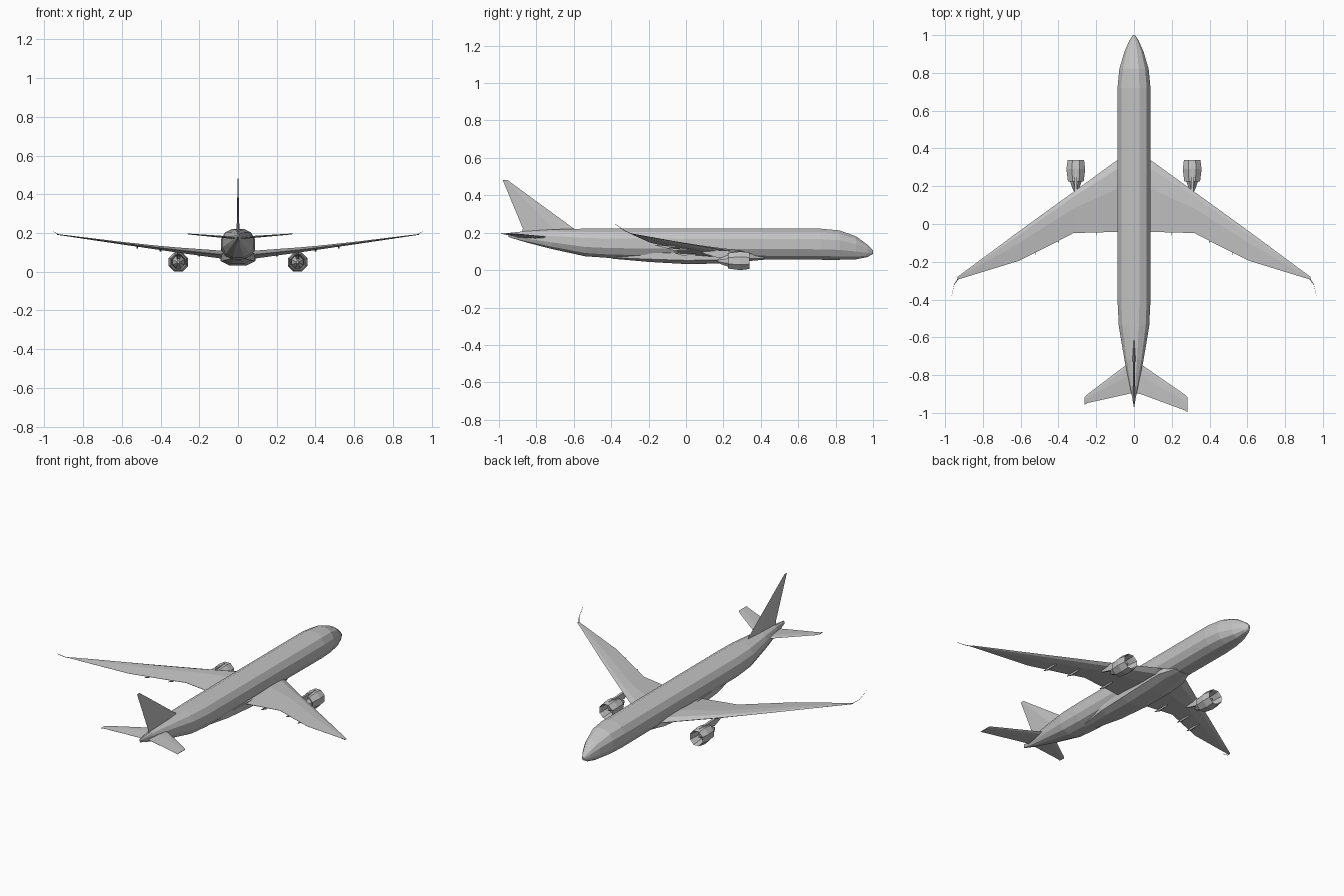
import bpy
import bmesh
import math

cube = bpy.data.objects.get("Cube")
if cube:
    bpy.data.objects.remove(cube, do_unlink=True)

grey = bpy.data.materials.new("airframe grey")
grey.use_nodes = True
COLOUR = (0.55, 0.55, 0.55, 1)
grey.diffuse_color = COLOUR
shader = grey.node_tree.nodes["Principled BSDF"]
shader.inputs["Base Color"].default_value = COLOUR
shader.inputs["Roughness"].default_value = 0.7


def loft(name, rings, closed=True):
    """Skin matching rings of points, with end caps when closed."""
    bm = bmesh.new()
    loops = [[bm.verts.new(p) for p in ring] for ring in rings]
    n = len(rings[0])
    for a, b in zip(loops, loops[1:]):
        for i in range(n):
            j = (i + 1) % n
            bm.faces.new((a[i], a[j], b[j], b[i]))
    if closed:
        bm.faces.new(loops[0])
        bm.faces.new(loops[-1])
    bmesh.ops.remove_doubles(bm, verts=bm.verts, dist=0.0002)
    bmesh.ops.recalc_face_normals(bm, faces=bm.faces)
    mesh = bpy.data.meshes.new(name)
    bm.to_mesh(mesh)
    bm.free()
    mesh.materials.append(grey)
    obj = bpy.data.objects.new(name, mesh)
    bpy.context.collection.objects.link(obj)
    return obj


def oval(cx, y, half_width, bottom, top, sides, power=1.0):
    """Cross-section facing along y; power below 1 makes it boxier."""
    mid, half = (bottom + top) / 2, (top - bottom) / 2
    ring = []
    for i in range(sides):
        a = 2 * math.pi * (i + 0.5) / sides
        c, s = math.cos(a), math.sin(a)
        ring.append((cx + half_width * math.copysign(abs(c) ** power, c), y,
                     mid + half * math.copysign(abs(s) ** power, s)))
    return ring


def blade(name, stations, side=1):
    """Flying surface from (x, front y, back y, z, thickness) stations."""
    rings = []
    for x, front, back, z, t in stations:
        chord = front - back
        outline = ((0, 0), (0.12, 0.4), (0.4, 0.5), (1, 0.03),
                   (1, -0.03), (0.4, -0.5), (0.12, -0.4))
        rings.append([(side * x, front - chord * u, z + t * v) for u, v in outline])
    return loft(name, rings)


# Fuselage: y, half width, bottom, top
body = [(-0.95, 0.004, 0.19, 0.212), (-0.86, 0.022, 0.162, 0.222),
        (-0.72, 0.052, 0.125, 0.232), (-0.54, 0.083, 0.085, 0.237),
        (-0.4, 0.09, 0.075, 0.237), (0.72, 0.09, 0.066, 0.237),
        (0.82, 0.08, 0.066, 0.228), (0.91, 0.053, 0.069, 0.195),
        (0.97, 0.026, 0.082, 0.15), (1.0, 0.006, 0.1, 0.118)]
loft("fuselage", [oval(0, y, w, b, t, 12, 0.85) for y, w, b, t in body])

# Belly fairing between the wings
belly = [(-0.4, 0.035, 0.074, 0.1), (-0.2, 0.075, 0.055, 0.12),
         (0.0, 0.09, 0.043, 0.13), (0.2, 0.095, 0.046, 0.13),
         (0.32, 0.09, 0.058, 0.12), (0.42, 0.05, 0.068, 0.1)]
loft("belly_fairing", [oval(0, y, w, b, t, 8, 0.75) for y, w, b, t in belly])

# Upright fin: height, front y, back y, thickness
fin = []
for z, front, back, t in [(0.21, -0.56, -0.88, 0.016), (0.235, -0.6, -0.872, 0.014),
                          (0.495, -0.955, -0.98, 0.004)]:
    mid = front * 0.6 + back * 0.4
    fin.append([(0, front, z), (t / 2, mid, z), (0, back, z), (-t / 2, mid, z)])
loft("tail_fin", fin)

for label, side in (("left", 1), ("right", -1)):
    # Swept wing with a kinked trailing edge
    blade(label + "_wing", [
        (0.03, 0.37, -0.04, 0.096, 0.04), (0.1, 0.33, -0.042, 0.103, 0.04),
        (0.32, 0.17, -0.048, 0.126, 0.026), (0.42, 0.098, -0.1, 0.138, 0.02),
        (0.61, -0.04, -0.195, 0.162, 0.013), (0.935, -0.28, -0.295, 0.206, 0.004),
    ], side)
    # Slim raked wing tip
    blade(label + "_wing_tip", [
        (0.93, -0.283, -0.293, 0.206, 0.003), (0.952, -0.318, -0.324, 0.22, 0.002),
        (0.965, -0.376, -0.38, 0.258, 0.001)], side)
    # Tailplane, with slightly different reach on each side
    reach, tip_back = (0.283, -0.995) if side > 0 else (0.262, -0.957)
    blade(label + "_tailplane", [
        (0.01, -0.725, -0.895, 0.187, 0.014), (0.04, -0.745, -0.902, 0.19, 0.012),
        (reach - 0.018, -0.9, tip_back + 0.01, 0.207, 0.005),
        (reach, -0.918, tip_back, 0.209, 0.003)], side)

    # Engine nacelle with an open intake and a hollow rear lip
    cx = side * 0.308
    shell = [(0.26, 0.034), (0.335, 0.043), (0.34, 0.047), (0.29, 0.054),
             (0.225, 0.045), (0.225, 0.04), (0.26, 0.034)]
    loft(label + "_nacelle",
         [oval(cx, y, r, 0.063 - r, 0.063 + r, 8) for y, r in shell], False)
    # Engine core and exhaust cone
    core = [(0.315, 0.004), (0.275, 0.016), (0.272, 0.036), (0.225, 0.033),
            (0.19, 0.02), (0.165, 0.006)]
    loft(label + "_engine_core",
         [oval(cx, y, r, 0.062 - r, 0.062 + r, 8) for y, r in core])
    # Pylon joining the engine to the wing
    pylon = [(0.31, 0.004, 0.1, 0.116), (0.24, 0.009, 0.08, 0.122),
             (0.17, 0.01, 0.07, 0.128), (0.09, 0.004, 0.1, 0.122)]
    loft(label + "_pylon", [oval(cx, y, w, b, t, 4) for y, w, b, t in pylon])

    # Slim flap track fairings under the trailing edge
    for i, (x, back, z) in enumerate([(0.2, -0.05, 0.105), (0.4, -0.095, 0.132),
                                      (0.52, -0.155, 0.148)]):
        track = [(back - 0.01, 0.001, z - 0.003, z), (back + 0.03, 0.006, z - 0.016, z),
                 (back + 0.1, 0.002, z - 0.012, z)]
        loft(f"{label}_flap_fairing_{i + 1}",
             [oval(side * x, y, w, b, t, 4) for y, w, b, t in track])

# Settle the model on the ground plane
bpy.context.view_layer.update()
parts = [o for o in bpy.context.collection.objects if o.type == "MESH"]
low = min(v.co.z for o in parts for v in o.data.vertices)
for o in parts:
    for v in o.data.vertices:
        v.co.z -= low
